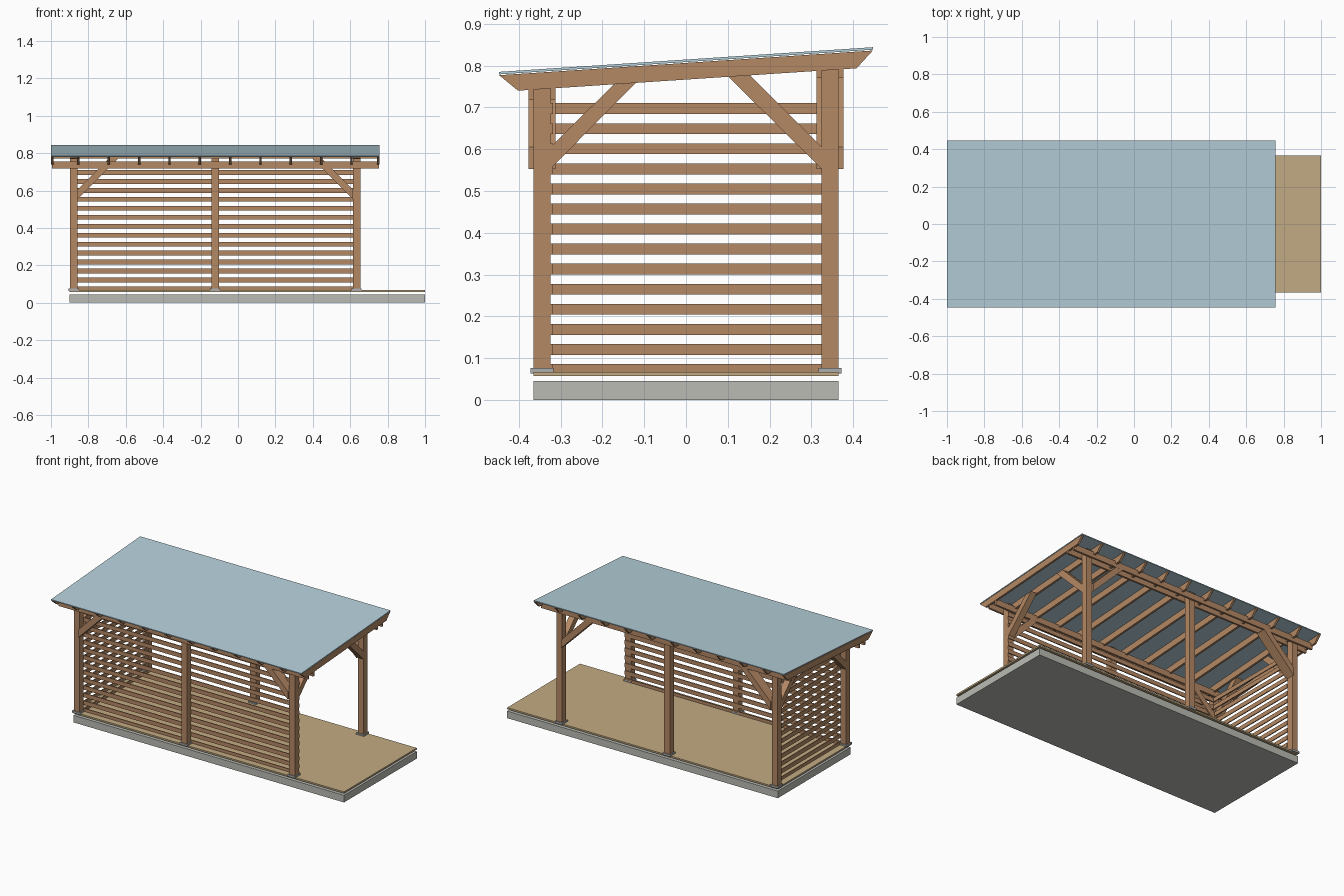
import bpy

if "Cube" in bpy.data.objects:
    bpy.data.objects.remove(bpy.data.objects["Cube"])

def mat(name, rgb):
    m = bpy.data.materials.new(name)
    m.diffuse_color = (*rgb, 1)
    m.use_nodes = True
    m.node_tree.nodes["Principled BSDF"].inputs["Base Color"].default_value = m.diffuse_color
    return m

WOOD = mat("timber", (0.46, 0.25, 0.13))
DECK = mat("decking", (0.54, 0.41, 0.23))
ROOF = mat("roof_sheet", (0.46, 0.63, 0.70))
STONE = mat("concrete", (0.50, 0.50, 0.46))
STEEL = mat("post_shoe_metal", (0.42, 0.42, 0.42))

def prism(name, profile, axis, a, b, material):
    """Extrude a 2D profile from a to b along x (profile y,z) or y (profile x,z)."""
    def pt(t, p):
        return (t, p[0], p[1]) if axis == 'x' else (p[0], t, p[1])
    n = len(profile)
    verts = [pt(t, p) for t in (a, b) for p in profile]
    faces = [list(range(n)), list(range(2 * n - 1, n - 1, -1))]
    faces += [[i, i + n, (i + 1) % n + n, (i + 1) % n] for i in range(n)]
    me = bpy.data.meshes.new(name)
    me.from_pydata(verts, [], faces)
    import bmesh
    bm = bmesh.new()
    bm.from_mesh(me)
    bmesh.ops.recalc_face_normals(bm, faces=bm.faces)
    bm.to_mesh(me)
    bm.free()
    me.materials.append(material)
    ob = bpy.data.objects.new(name, me)
    bpy.context.collection.objects.link(ob)
    return ob

def box(name, x, y, z, material):
    prof = [(y[0], z[0]), (y[1], z[0]), (y[1], z[1]), (y[0], z[1])]
    return prism(name, prof, 'x', x[0], x[1], material)

SLOPE = 0.06 / 0.894
def rafter_bottom(y):
    return 0.74 + (y + 0.40) * 0.0535 / 0.81

POST_X = (-0.878, -0.122, 0.634)
POST_Y = 0.3445
H = 0.02            # half post width

# Slab and deck
box("concrete_slab", (-0.9, 1), (-0.365, 0.365), (0, 0.045), STONE)
box("deck", (-0.9, 1), (-0.365, 0.365), (0.057, 0.067), DECK)

# Posts, shoes, paired beams and braces on the low front and high back
for side, s, top, beam in (("front", -1, 0.77, 0.718), ("back", 1, 0.822, 0.77)):
    yc = s * POST_Y
    for x in POST_X:
        box(side + "_post", (x - H, x + H), (yc - H, yc + H), (0.067, top), WOOD)
        box(side + "_post_shoe", (x - 0.027, x + 0.027), (yc - 0.027, yc + 0.027), (0.063, 0.076), STEEL)
    for o in (-1, 1):
        c = yc + o * 0.0265
        box(side + "_beam", (-0.995, 0.755), (c - 0.0062, c + 0.0062), (beam, beam + 0.038), WOOD)
    for x, d in ((POST_X[0], 1), (POST_X[2], -1)):
        # brace along the beam
        e, lo, w = x + d * H, 0.553, 0.052
        prism(side + "_beam_brace", [(e, lo), (e + d * (beam - lo), beam),
              (e + d * (beam - lo - w), beam), (e, lo + w)], 'y', yc - 0.0325, yc + 0.0325, WOOD)
        # brace along the rafter
        e = yc - s * H
        t1 = 0.757 if s < 0 else 0.776
        y1, y2 = e - s * (t1 - lo), e - s * (t1 - lo - w)
        prism(side + "_rafter_brace", [(e, lo), (y1, rafter_bottom(y1)),
              (y2, rafter_bottom(y2)), (e, lo + w)], 'x', x - H, x + H, WOOD)

# Rafters with raked ends
raft = [(-0.447, 0.777), (-0.402, 0.74), (0.408, 0.7935), (0.447, 0.836)]
for x in [-0.992] + [-0.853 + 0.1622 * i for i in range(10)] + [0.75]:
    prism("rafter", raft, 'x', x - 0.0065, x + 0.0065, WOOD)

# Sloping roof sheet
prism("roof_sheet", [(-0.447, 0.779), (0.447, 0.838), (0.447, 0.844), (-0.447, 0.785)],
      'x', -1, 0.757, ROOF)

# Slatted front and left walls, fixed inside the posts
for i in range(14):
    z = 0.073 + 0.048 * i
    zz = (z - 0.013, z + 0.013)
    box("front_slat", (-0.858, 0.654), (-0.3245, -0.3185), zz, WOOD)
    box("end_slat", (-0.858, -0.852), (-0.3185, 0.3245), zz, WOOD)
